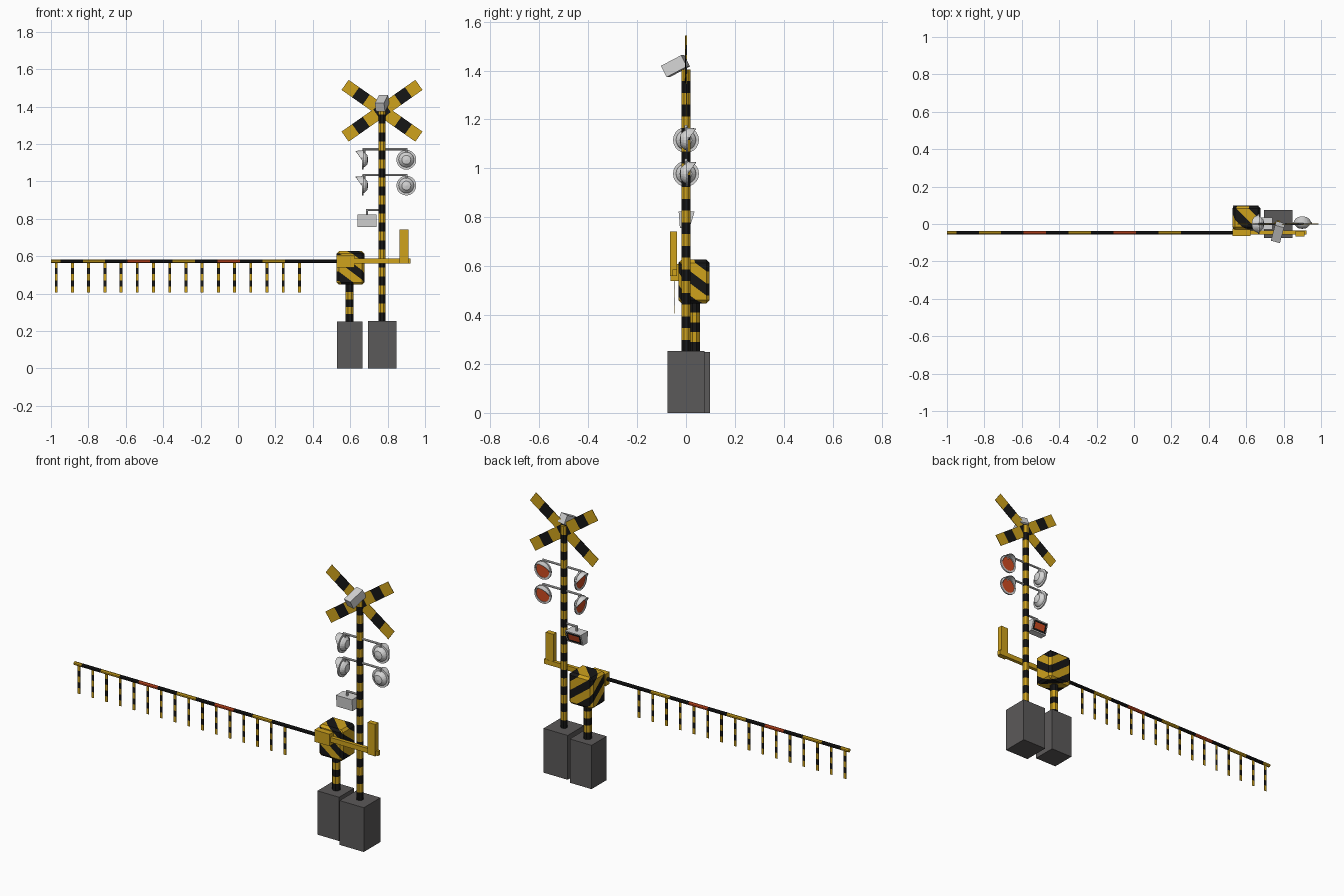
import bpy, bmesh, math
from mathutils import Vector, Matrix

if "Cube" in bpy.data.objects:
    bpy.data.objects.remove(bpy.data.objects["Cube"])

def mat(name, r, g, b):
    m = bpy.data.materials.new(name)
    m.diffuse_color = (r, g, b, 1)
    m.use_nodes = True
    m.node_tree.nodes["Principled BSDF"].inputs["Base Color"].default_value = m.diffuse_color
    return m

YELLOW = mat("warning_yellow", 0.62, 0.36, 0.012)
BLACK = mat("stripe_black", 0.008, 0.008, 0.008)
GREY = mat("concrete_grey", 0.105, 0.10, 0.10)
WHITE = mat("housing_white", 0.66, 0.66, 0.66)
RED = mat("signal_red", 0.62, 0.07, 0.015)

def finish(name, bm, mats, M=None):
    bmesh.ops.recalc_face_normals(bm, faces=bm.faces)
    me = bpy.data.meshes.new(name)
    bm.to_mesh(me)
    bm.free()
    for m in mats:
        me.materials.append(m)
    ob = bpy.data.objects.new(name, me)
    bpy.context.collection.objects.link(ob)
    if M is not None:
        ob.matrix_world = M
    return ob

def box_bm(x0, x1, y0, y1, z0, z1):
    bm = bmesh.new()
    c = Vector(((x0 + x1) / 2, (y0 + y1) / 2, (z0 + z1) / 2))
    bmesh.ops.create_cube(bm, size=1, matrix=Matrix.Translation(c)
                          @ Matrix.Diagonal((x1 - x0, y1 - y0, z1 - z0, 1)))
    return bm

def box(name, dims, m):
    return finish(name, box_bm(*dims), [m])

def tube_bm(a, b, r, sides=8):
    a, b = Vector(a), Vector(b)
    bm = bmesh.new()
    M = Matrix.Translation((a + b) / 2) @ (b - a).to_track_quat('Z', 'Y').to_matrix().to_4x4()
    bmesh.ops.create_cone(bm, cap_ends=True, segments=sides, radius1=r, radius2=r,
                          depth=(b - a).length,
                          matrix=M @ Matrix.Rotation(math.pi / sides, 4, 'Z'))
    return bm

def stripe(bm, axis, cuts, pattern):
    """Cut along the axis at each position and colour the bands by the pattern."""
    axis = Vector(axis)
    for c in cuts:
        bmesh.ops.bisect_plane(bm, geom=bm.verts[:] + bm.edges[:] + bm.faces[:], dist=1e-6,
                               plane_co=axis * (c / axis.length_squared), plane_no=axis)
    for f in bm.faces:
        d = f.calc_center_median().dot(axis)
        f.material_index = pattern[sum(d > c for c in cuts) % len(pattern)]

def even(a, b, n):
    return [a + (b - a) * i / n for i in range(1, n)]

# Concrete bases
box("pole_base", (0.695, 0.847, -0.075, 0.075, 0, 0.253), GREY)
box("gate_base", (0.528, 0.665, -0.038, 0.098, 0, 0.25), GREY)

# Striped signal pole and gate post
bm = tube_bm((0.77, 0, 0.25), (0.77, 0, 1.405), 0.019)
stripe(bm, (0, 0, 1), even(0.25, 1.405, 24), [1, 0])
finish("signal_pole", bm, [YELLOW, BLACK])
bm = tube_bm((0.597, 0.035, 0.25), (0.597, 0.035, 0.46), 0.023)
stripe(bm, (0, 0, 1), even(0.25, 0.45, 5), [1, 0])
finish("gate_post", bm, [YELLOW, BLACK])

# Crossed warning boards
for side in (-1, 1):
    bm = box_bm(-0.241, 0.241, -0.0015, 0.0015, -0.033, 0.033)
    stripe(bm, (1, 0, 0), even(-0.241, 0.241, 7), [0, 1])
    M = Matrix.Translation((0.77, 0.002 * side, 1.378)) @ Matrix.Rotation(side * math.radians(35), 4, 'Y')
    finish("cross_board", bm, [YELLOW, BLACK], M)

# Tilted sounder box at the top
M = (Matrix.Translation((0.77, -0.043, 1.418)) @ Matrix.Rotation(math.radians(-15), 4, 'Z')
     @ Matrix.Rotation(math.radians(27), 4, 'X'))
finish("sounder_box", box_bm(-0.025, 0.025, -0.048, 0.048, -0.026, 0.026), [WHITE], M)

# Flashing lamps: turned housing with a red lens, plus a hood
PROFILE = [(0, -0.026), (0.024, -0.022), (0.038, -0.008), (0.041, 0), (0.053, 0),
           (0.053, 0.008), (0.042, 0.008), (0.042, 0.005), (0, 0.005)]

def lamp(loc, yaw):
    M = Matrix.Translation(loc) @ Matrix.Rotation(yaw, 4, 'Z')
    bm = bmesh.new()
    vs = [bm.verts.new((r, y, 0)) for r, y in PROFILE]
    es = [bm.edges.new(p) for p in zip(vs, vs[1:])]
    bmesh.ops.spin(bm, geom=vs + es, cent=(0, 0, 0), axis=(0, 1, 0), angle=2 * math.pi, steps=20)
    bmesh.ops.remove_doubles(bm, verts=bm.verts, dist=1e-5)
    for f in bm.faces:
        c = f.calc_center_median()
        f.material_index = int(abs(c.y - 0.005) < 1e-4)
    finish("signal_lamp", bm, [WHITE, RED], M)
    bm = bmesh.new()
    rows = []
    for i in range(13):
        a = math.pi * i / 12
        x, z = 0.05 * math.cos(a), 0.05 * math.sin(a)
        rows.append((bm.verts.new((x, 0.006, z)),
                     bm.verts.new((x * 0.9, 0.009 + 0.032 * math.sin(a), z * 0.95))))
    for p, q in zip(rows, rows[1:]):
        bm.faces.new((p[0], p[1], q[1], q[0]))
    ob = finish("lamp_hood", bm, [WHITE], M)
    ob.modifiers.new("thickness", 'SOLIDIFY').thickness = 0.003

for z in (1.116, 0.978):
    lamp((0.90, 0, z), 0)
    lamp((0.67, 0, z), math.pi / 2)
    finish("lamp_bar", tube_bm((0.665, 0, z + 0.056), (0.905, 0, z + 0.056), 0.006), [WHITE])
    for x in (0.675, 0.90):
        finish("lamp_hanger", tube_bm((x, 0, z + 0.03), (x, 0, z + 0.058), 0.006), [WHITE])

# Direction indicator with slanted rear panel
bm = box_bm(0.64, 0.741, -0.03, 0.035, 0.757, 0.823)
for v in bm.verts:
    if v.co.z < 0.78:
        v.co.y = 0.015 if v.co.y > 0 else -0.025
bm.normal_update()
panel = max(bm.faces, key=lambda f: f.normal.y)
bmesh.ops.inset_individual(bm, faces=[panel], thickness=0.008)
panel.material_index = 1
bmesh.ops.inset_individual(bm, faces=[panel], thickness=0.016)
panel.material_index = 2
finish("direction_indicator", bm, [WHITE, BLACK, RED])
finish("indicator_arm", tube_bm((0.685, 0, 0.848), (0.77, 0, 0.848), 0.006), [WHITE])
finish("indicator_hanger", tube_bm((0.69, 0, 0.82), (0.69, 0, 0.85), 0.006), [WHITE])

# Gate machine: chamfered box with diagonal stripes
bm = box_bm(0.527, 0.677, -0.03, 0.097, 0.448, 0.627)
bmesh.ops.bevel(bm, geom=bm.edges[:], offset=0.013, segments=1, affect='EDGES')
stripe(bm, (0.75, 0.75, 1), [0.80 + 0.05 * i for i in range(10)], [1, 0])
finish("gate_machine", bm, [YELLOW, BLACK])

# Arm mount, rear bar and counterweight
box("arm_mount", (0.527, 0.623, -0.064, -0.025, 0.54, 0.608), YELLOW)
box("rear_bar", (0.60, 0.922, -0.056, -0.036, 0.56, 0.587), YELLOW)
box("counterweight", (0.864, 0.912, -0.066, -0.037, 0.56, 0.742), YELLOW)

# Barrier arm with yellow, black and red bands
bm = tube_bm((-1, -0.046, 0.574), (0.54, -0.046, 0.574), 0.010)
stripe(bm, (1, 0, 0), [-0.95 + 0.12 * i for i in range(11)],
       [0, 1, 0, 1, 2, 1, 0, 1, 2, 1, 0, 1])
finish("barrier_arm", bm, [YELLOW, BLACK, RED])

# Hanging strips below the arm
for i in range(16):
    x = -0.972 + 0.0867 * i
    bm = box_bm(x - 0.0075, x + 0.0075, -0.0475, -0.0445, 0.406, 0.57)
    stripe(bm, (0, 0, 1), even(0.406, 0.57, 5), [0, 1])
    finish("hanging_strip", bm, [YELLOW, BLACK])
